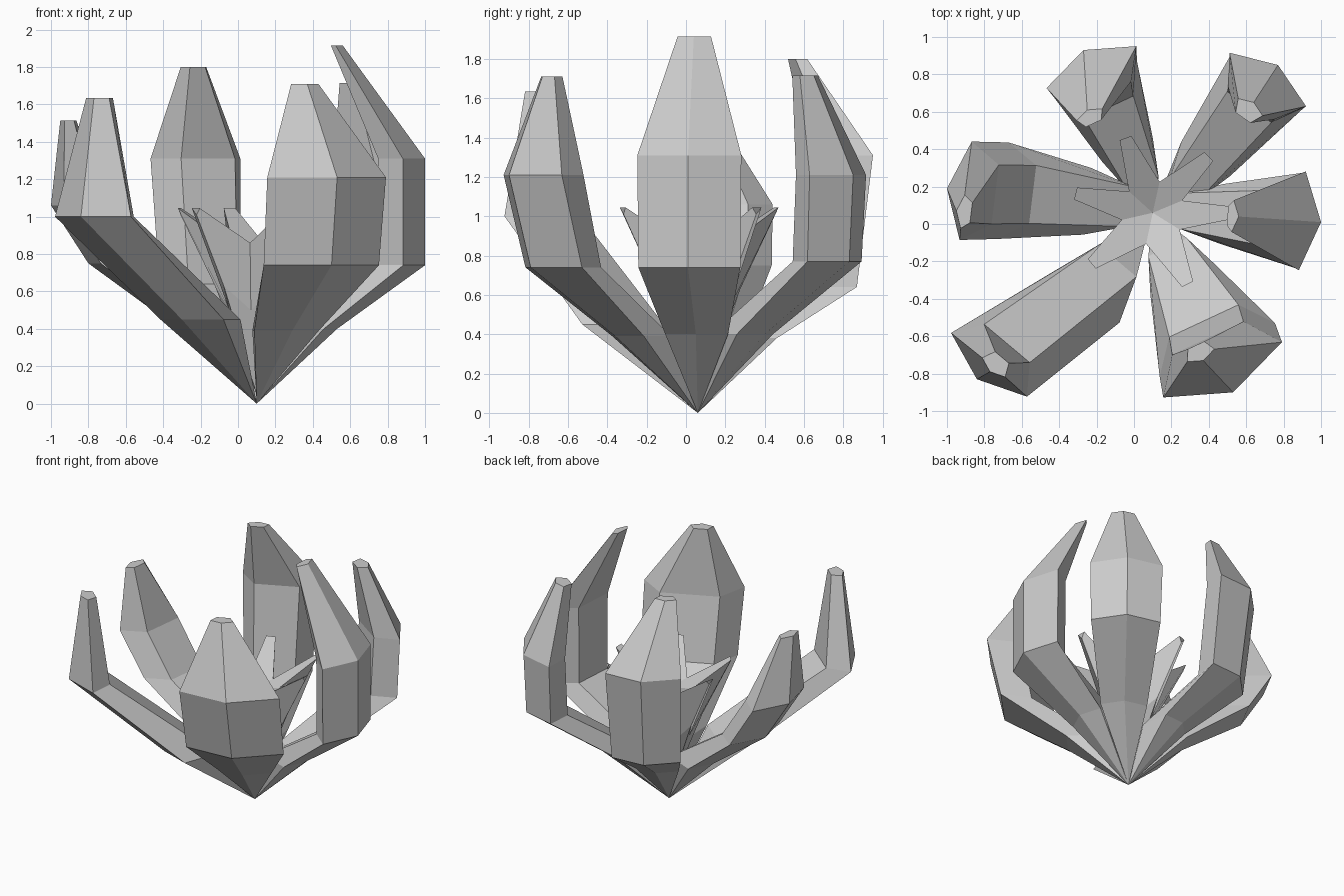
import bpy, bmesh
from math import cos, sin, radians
from mathutils import Vector

if "Cube" in bpy.data.objects:
    bpy.data.objects.remove(bpy.data.objects["Cube"])

ROOT = Vector((0.10, 0.06, 0.0))   # the point all petals grow from


def finish(name, bm):
    bmesh.ops.recalc_face_normals(bm, faces=bm.faces)
    mesh = bpy.data.meshes.new(name)
    bm.to_mesh(mesh)
    bm.free()
    ob = bpy.data.objects.new(name, mesh)
    bpy.context.collection.objects.link(ob)
    return ob


def petal(name, heading, rings):
    """Five-sided petal; each ring = outer ridge x, y, z, half width, depth."""
    out = Vector((cos(radians(heading)), sin(radians(heading)), 0))
    side = Vector((-out.y, out.x, 0))
    bm = bmesh.new()
    root = bm.verts.new(ROOT)
    prev = None
    for x, y, z, w, d in rings:
        ridge = Vector((x, y, z))
        section = [(0, 0), (0.38 * w, w), (d, 0.6 * w), (d, -0.6 * w), (0.38 * w, -w)]
        ring = [bm.verts.new(ridge - out * a + side * b) for a, b in section]
        for i in range(5):
            j = (i + 1) % 5
            if prev:
                bm.faces.new((prev[i], prev[j], ring[j], ring[i]))
            else:
                bm.faces.new((root, ring[j], ring[i]))
        prev = ring
    bm.faces.new(prev)
    return finish(name, bm)


# Outer petals
petal("petal_right", -4, [
    (0.53, 0.05, 0.40, 0.16, 0.28), (1.00, 0.01, 0.74, 0.26, 0.24),
    (1.00, 0.01, 1.31, 0.265, 0.24), (0.56, 0.04, 1.915, 0.085, 0.06)])
petal("petal_back_right", 55, [
    (0.42, 0.40, 0.40, 0.16, 0.26), (0.76, 0.83, 0.77, 0.24, 0.25),
    (0.77, 0.85, 1.21, 0.25, 0.25), (0.64, 0.65, 1.715, 0.08, 0.10)])
petal("petal_back", 115, [
    (-0.06, 0.45, 0.38, 0.15, 0.26), (-0.24, 0.85, 0.64, 0.24, 0.25),
    (-0.27, 0.93, 1.31, 0.265, 0.26), (-0.25, 0.61, 1.80, 0.075, 0.08)])
petal("petal_left", 173, [
    (-0.32, 0.13, 0.40, 0.18, 0.30), (-0.80, 0.19, 0.75, 0.26, 0.26),
    (-1.00, 0.19, 1.06, 0.265, 0.26), (-0.95, 0.07, 1.515, 0.09, 0.08)])
petal("petal_front_left", -130, [
    (-0.30, -0.45, 0.45, 0.22, 0.33),
    (-0.84, -0.83, 1.00, 0.265, 0.25), (-0.77, -0.79, 1.635, 0.08, 0.10)])
petal("petal_front_right", -65, [
    (0.29, -0.36, 0.39, 0.19, 0.26), (0.50, -0.79, 0.74, 0.34, 0.30),
    (0.53, -0.90, 1.21, 0.35, 0.32), (0.37, -0.73, 1.71, 0.08, 0.09)])

# Inner star: one spike in front of every petal, joined at the valleys
angles = [0, 45, 110, 166, 220, 296]
bm = bmesh.new()


def vert(angle, r, z, offset=0.0):
    a = radians(angle)
    return bm.verts.new(ROOT + Vector((r * cos(a) - offset * sin(a),
                                       r * sin(a) + offset * cos(a), z)))


base = bm.verts.new(ROOT + Vector((0, 0, 0.05)))
centre = bm.verts.new(ROOT + Vector((0, 0, 0.84)))
valleys = []
for i, a in enumerate(angles):
    b = angles[(i + 1) % 6] + (360 if i == 5 else 0)
    valleys.append((vert((a + b) / 2, 0.17, 0.86), vert((a + b) / 2, 0.15, 0.5)))
for i, a in enumerate(angles):
    (t0, l0), (t1, l1) = valleys[i - 1], valleys[i]
    p0, p1 = vert(a, 0.425, 1.045, -0.033), vert(a, 0.425, 1.045, 0.033)
    tip, keel = vert(a, 0.42, 1.01), vert(a, 0.23, 0.63)
    for f in ((centre, t0, p0, p1, t1), (p0, tip, p1),
              (t0, l0, keel, tip, p0), (t1, p1, tip, keel, l1),
              (l0, base, keel), (keel, base, l1)):
        bm.faces.new(f)
finish("inner_star", bm)
